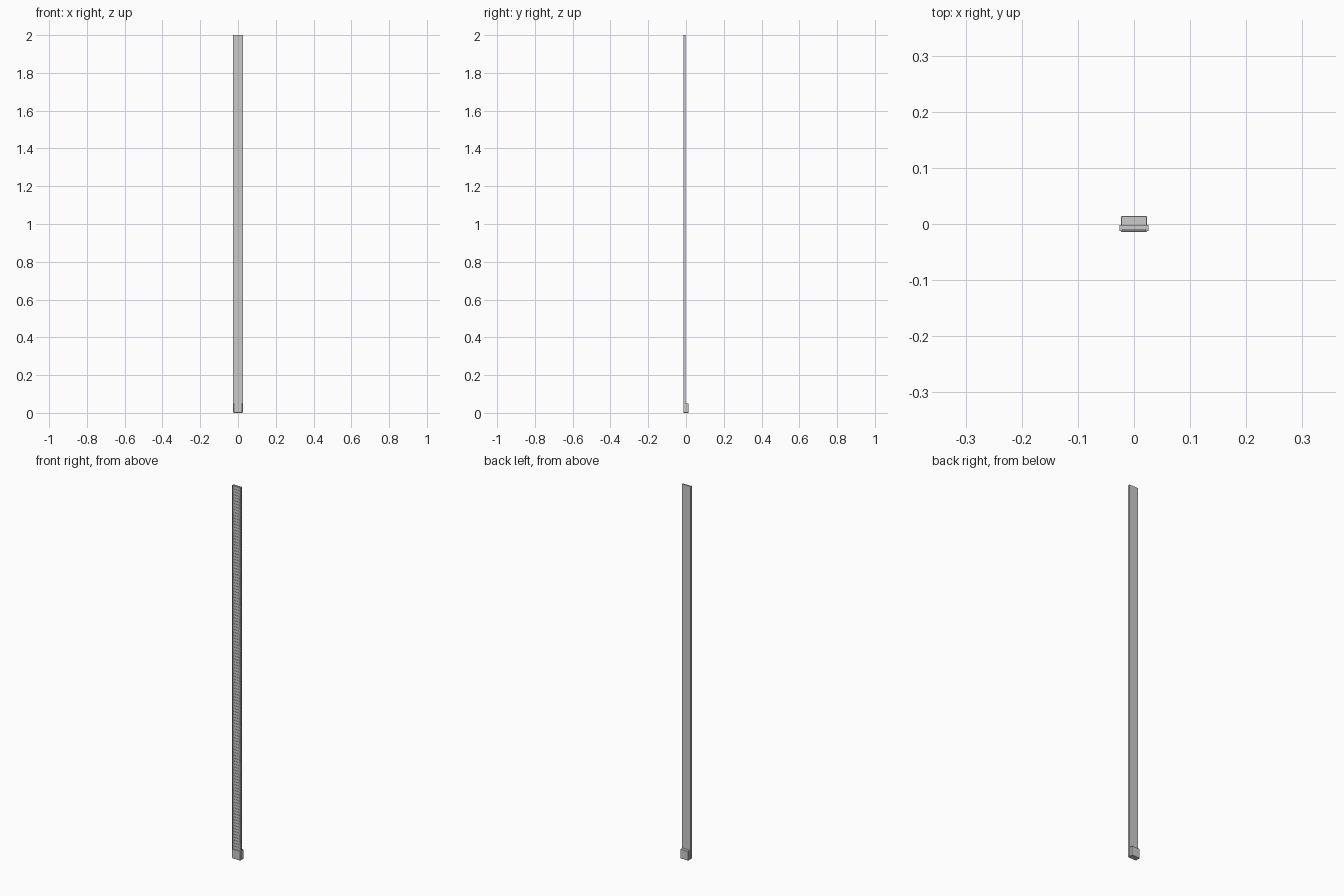
import bpy, bmesh
from mathutils import Matrix, Vector

if "Cube" in bpy.data.objects:
    bpy.data.objects.remove(bpy.data.objects["Cube"])


def add_box(bm, x0, x1, y0, y1, z0, z1):
    centre = Vector(((x0 + x1) / 2, (y0 + y1) / 2, (z0 + z1) / 2))
    size = Matrix.Diagonal((x1 - x0, y1 - y0, z1 - z0, 1))
    return bmesh.ops.create_cube(bm, size=1, matrix=Matrix.Translation(centre) @ size)


def make(name, boxes, bevel=0):
    bm = bmesh.new()
    for b in boxes:
        add_box(bm, *b)
    mesh = bpy.data.meshes.new(name)
    bm.to_mesh(mesh)
    bm.free()
    obj = bpy.data.objects.new(name, mesh)
    bpy.context.collection.objects.link(obj)
    if bevel:
        mod = obj.modifiers.new("bevel", 'BEVEL')
        mod.width = bevel
        mod.segments = 1
    return obj


TOP = 2.0
HALF = 0.0255      # half width of the strip
INNER = 0.0225     # half width between the rails

# Long flat backing strip
make("backing_strip", [(-INNER, INNER, -0.0105, -0.002, 0.004, TOP)])

# Raised rails along both long edges
for name, s in (("left_rail", -1), ("right_rail", 1)):
    x0, x1 = sorted((s * INNER, s * HALF))
    make(name, [(x0, x1, -0.0125, -0.002, 0.004, TOP)])

# Fine horizontal ribs across the front face
COUNT = 124
pitch = (TOP - 0.055) / COUNT
make("front_ribs", [
    (-INNER + 0.001, INNER - 0.001, -0.0122, -0.0104,
     0.055 + i * pitch + pitch * 0.2, 0.055 + i * pitch + pitch * 0.8)
    for i in range(COUNT)])

# End block at the foot, deeper than the strip
make("foot_block", [(-0.0235, 0.0235, -0.014, 0.014, 0.0, 0.05)], bevel=0.001)
